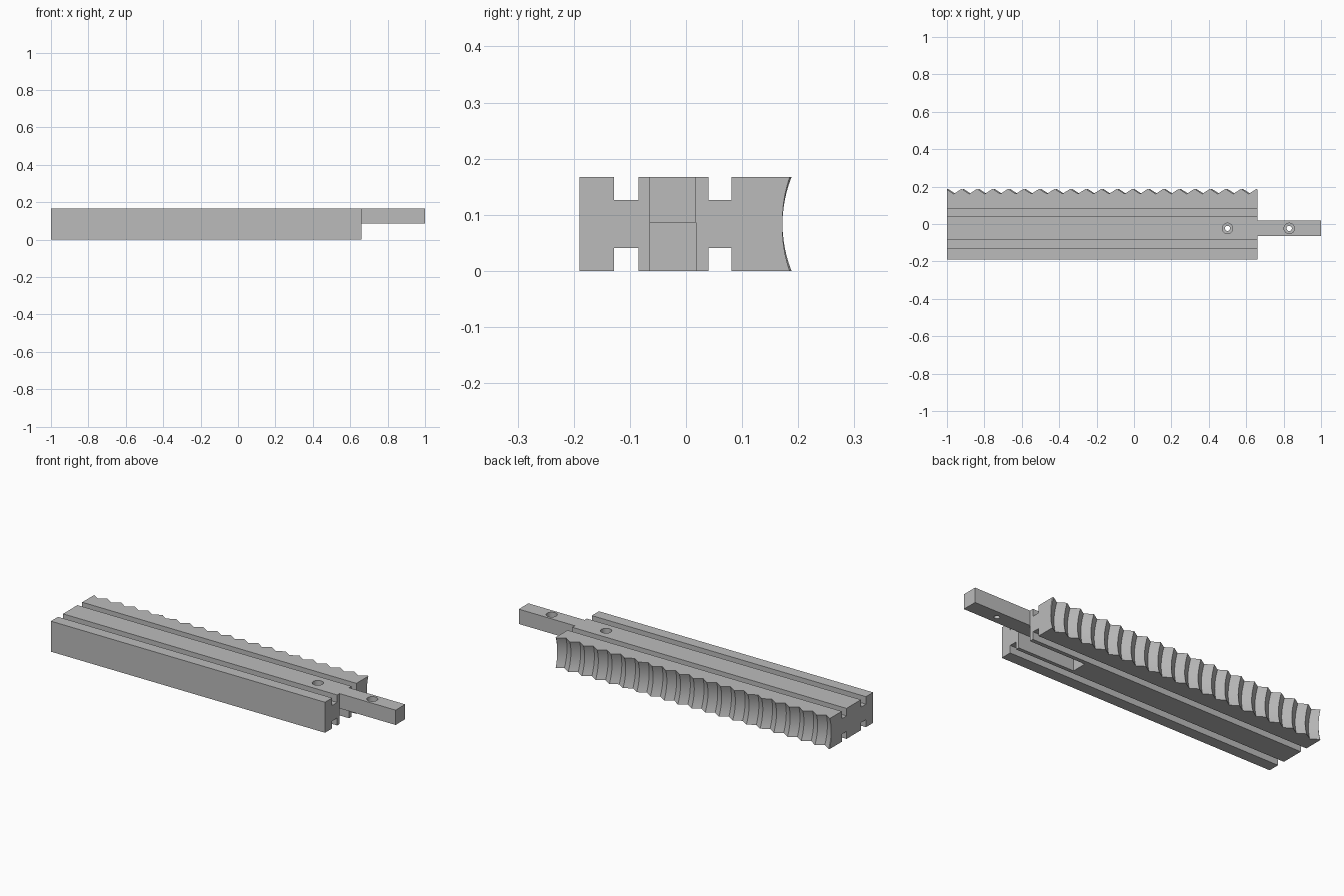
import bpy, bmesh, math
from mathutils import Matrix

cube = bpy.data.objects.get("Cube")
if cube:
    bpy.data.objects.remove(cube)

X0, X1, TIP = -1.0, 0.66, 1.0        # rear end, shoulder, tongue tip
H, MID = 0.167, 0.0835               # height and half height
TEETH = 20
PITCH = (X1 - X0) / TEETH
R, DEPTH, AXIS = 0.226, 0.025, 0.398  # thread radius, tooth depth, thread axis
TY0, TY1 = -0.065, 0.018             # tongue width
TYC = (TY0 + TY1) / 2

grey = bpy.data.materials.new("plain grey")
grey.use_nodes = True
colour = (0.5, 0.5, 0.5, 1)
grey.diffuse_color = colour
grey.node_tree.nodes["Principled BSDF"].inputs["Base Color"].default_value = colour


def make(name, bm):
    bmesh.ops.recalc_face_normals(bm, faces=bm.faces)
    mesh = bpy.data.meshes.new(name)
    bm.to_mesh(mesh)
    bm.free()
    mesh.materials.append(grey)
    obj = bpy.data.objects.new(name, mesh)
    bpy.context.collection.objects.link(obj)
    return obj


def box(name, lo, hi):
    bm = bmesh.new()
    size = [b - a for a, b in zip(lo, hi)]
    centre = [(a + b) / 2 for a, b in zip(lo, hi)]
    bmesh.ops.create_cube(bm, size=1, matrix=Matrix.Translation(centre) @ Matrix.Diagonal((*size, 1)))
    return make(name, bm)


def rod(name, x, z0, z1, r):
    bm = bmesh.new()
    bmesh.ops.create_cone(bm, cap_ends=True, segments=32, radius1=r, radius2=r, depth=z1 - z0,
                          matrix=Matrix.Translation((x, TYC, (z0 + z1) / 2)))
    return make(name, bm)


def cut(obj, cutter):
    cutter.hide_render = True
    mod = obj.modifiers.new("cut", 'BOOLEAN')
    mod.operation, mod.solver, mod.object = 'DIFFERENCE', 'EXACT', cutter
    bpy.context.view_layer.objects.active = obj
    bpy.ops.object.modifier_apply(modifier=mod.name)
    bpy.data.objects.remove(cutter)


def screw_hole(obj, x):
    cut(obj, rod("shank_cutter", x, -0.1, 0.3, 0.014))
    cut(obj, rod("head_cutter", x, H - 0.03, 0.3, 0.028))


# Body: grooved profile lofted along x, with a concave threaded back face
def clamp(x):
    return min(max(x, X0), X1)


def back_point(k, z):
    shift = (MID - z) / R * PITCH / math.tau
    x = clamp(X0 + k * PITCH / 2 + shift)
    t = ((x - shift - X0) / PITCH) % 1
    r = R + DEPTH * (1 - abs(2 * t - 1))
    return x, AXIS - math.sqrt(r * r - (z - MID) ** 2), z


low, high = 0.043, 0.126
top = [(0.081, H), (0.081, high), (0.04, high), (0.04, H),
       (-0.085, H), (-0.085, high), (-0.128, high), (-0.128, H), (-0.19, H)]
profile = top + [(y, H - z) for y, z in reversed(top)]
STEPS = 12
bm = bmesh.new()
rings = []
for k in range(-1, 2 * TEETH + 2):
    x = clamp(X0 + k * PITCH / 2)
    points = [(x, y, z) for y, z in profile]
    points += [back_point(k, H * i / STEPS) for i in range(STEPS + 1)]
    rings.append([bm.verts.new(p) for p in points])
for a, b in zip(rings, rings[1:]):
    for i in range(len(a)):
        j = (i + 1) % len(a)
        bm.faces.new((a[i], a[j], b[j], b[i]))
bm.faces.new(rings[0])
bm.faces.new(rings[-1])
bmesh.ops.remove_doubles(bm, verts=bm.verts, dist=0.00002)
bmesh.ops.dissolve_degenerate(bm, edges=bm.edges, dist=0.00002)
body = make("rack_body", bm)

# Underside socket that takes the tongue of a neighbouring piece
cut(body, box("socket_cutter", (0.32, TY0, -0.1), (0.8, TY1, 0.086)))
screw_hole(body, 0.5)

# Joining tongue
tongue = box("joining_tongue", (X1, TY0, 0.086), (TIP, TY1, H))
screw_hole(tongue, 0.83)

# Smooth the curved tooth flanks and hole walls, keep real edges sharp
for obj in (body, tongue):
    bpy.ops.object.select_all(action='DESELECT')
    obj.select_set(True)
    bpy.context.view_layer.objects.active = obj
    bpy.ops.object.shade_smooth_by_angle(angle=math.radians(20))
